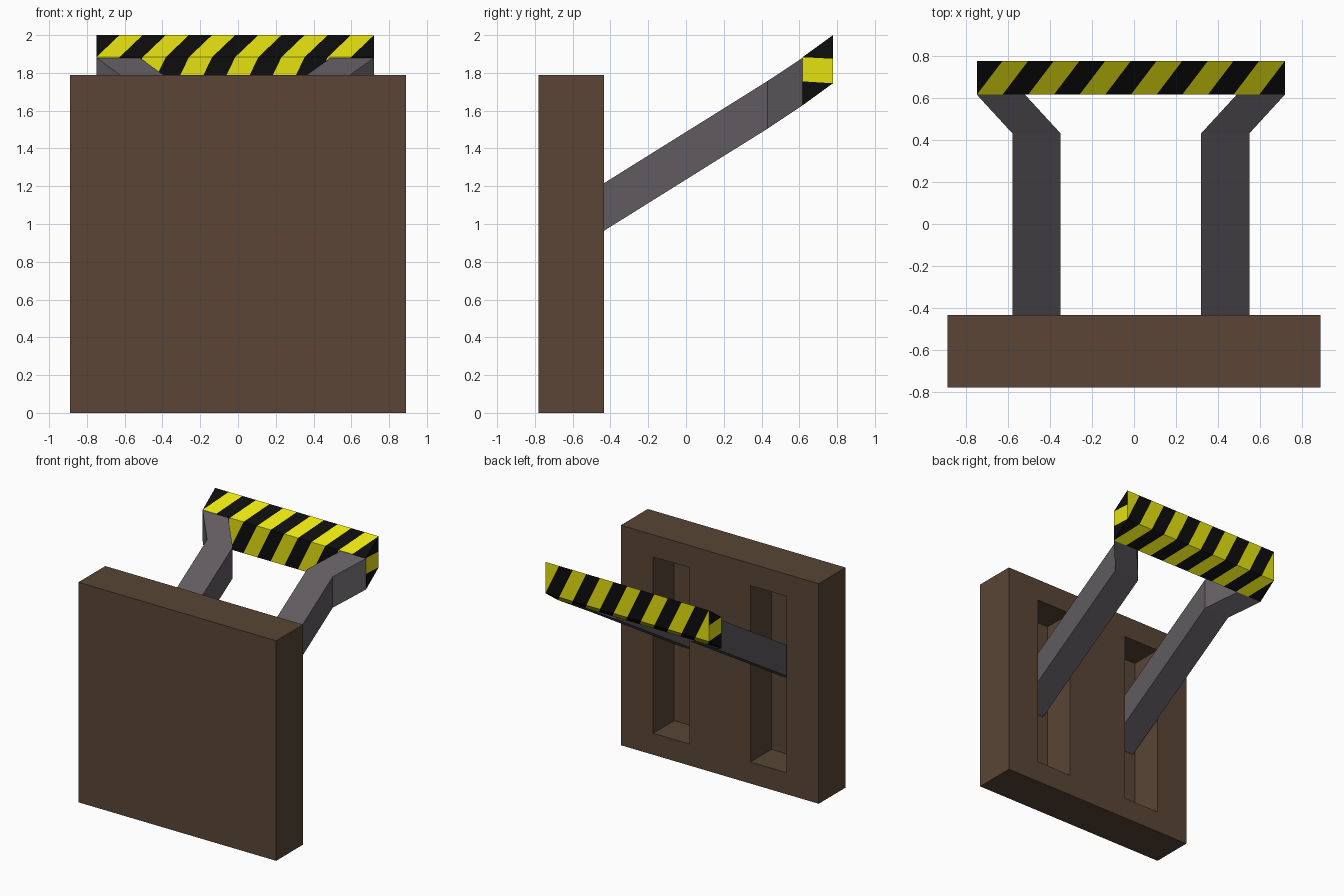
import bpy, bmesh
from mathutils import Vector

if "Cube" in bpy.data.objects:
    bpy.data.objects.remove(bpy.data.objects["Cube"])


def material(name, rgb):
    m = bpy.data.materials.new(name)
    m.diffuse_color = (*rgb, 1)
    m.use_nodes = True
    m.node_tree.nodes["Principled BSDF"].inputs["Base Color"].default_value = m.diffuse_color
    return m


brown = material("brown", (0.10, 0.06, 0.036))
steel = material("steel", (0.115, 0.105, 0.115))
black = material("black", (0.004, 0.004, 0.004))
yellow = material("yellow", (0.78, 0.76, 0.005))


def make_object(name, bm, mats):
    me = bpy.data.meshes.new(name)
    bm.to_mesh(me)
    bm.free()
    for m in mats:
        me.materials.append(m)
    ob = bpy.data.objects.new(name, me)
    bpy.context.collection.objects.link(ob)
    return ob


def box(name, lo, hi, mats):
    bm = bmesh.new()
    bmesh.ops.create_cube(bm, size=1)
    lo, hi = Vector(lo), Vector(hi)
    for v in bm.verts:
        v.co = Vector(a * b for a, b in zip(v.co, hi - lo)) + (lo + hi) / 2
    return make_object(name, bm, mats)


# Slab with two vertical slots in its back
slab = box("slab", (-0.89, -0.78, 0), (0.89, -0.435, 1.79), [brown])
for side, x0, x1 in (("left", -0.60, -0.275), ("right", 0.275, 0.60)):
    cutter = box("slot_cutter_" + side, (x0, -0.705, 0.175), (x1, -0.2, 1.61), [brown])
    cutter.hide_render = True
    cutter.hide_viewport = True
    mod = slab.modifiers.new("slot_" + side, 'BOOLEAN')
    mod.operation = 'DIFFERENCE'
    mod.solver = 'EXACT'
    mod.object = cutter

# Bent arms, mirrored about the middle of the striped bar
MID, W, H = -0.015, 0.23, 0.252
STATIONS = [(-0.705, 0.335, 0.795), (0.432, 0.335, 1.505), (0.617, 0.505, 1.628)]


def arm(name, side):
    bm = bmesh.new()
    rings = []
    for y, x, z in STATIONS:
        xa, xb = MID + side * x, MID + side * (x + W)
        rings.append([bm.verts.new(p) for p in
                      ((xa, y, z), (xb, y, z), (xb, y, z + H), (xa, y, z + H))])
    for a, b in zip(rings, rings[1:]):
        for i in range(4):
            j = (i + 1) % 4
            bm.faces.new((a[i], a[j], b[j], b[i]))
    bm.faces.new(rings[0])
    bm.faces.new(rings[-1])
    bmesh.ops.recalc_face_normals(bm, faces=bm.faces)
    return make_object(name, bm, [steel])


arm("left_arm", -1)
arm("right_arm", 1)

# Hazard bar: diagonal stripes wind around a sheared box
X0, X1, N = -0.75, 0.72, 12
corners = [(0.617, 1.628), (0.617, 1.883), (0.778, 2.0), (0.778, 1.745)]
bm = bmesh.new()


def add_face(points, mat):
    unique = []
    for p in points:
        if p not in unique:
            unique.append(p)
    f = bm.faces.new([bm.verts.new(p) for p in unique])
    f.material_index = mat
    f.normal_update()
    center = Vector(((X0 + X1) / 2, 0.6975, 1.814))
    if f.normal.dot(f.calc_center_median() - center) < 0:
        f.normal_flip()


def at(k, corner):
    k = min(max(k, 0), N)
    return (X0 + (X1 - X0) * k / N, *corner)


for s in range(4):
    a, b = corners[s], corners[(s + 1) % 4]
    for k in range(-1, N):
        add_face([at(k, a), at(k + 1, a), at(k + 2, b), at(k + 1, b)], (k + s) % 2)

# Bar ends: black, yellow, black bands
fb, ft, bt, bb = corners
f_mid, b_mid = (0.617, 1.755), (0.778, 1.875)
for k in (0, N):
    for pts, mat in (((ft, bt, b_mid), 0), ((ft, b_mid, bb, f_mid), 1), ((f_mid, bb, fb), 0)):
        add_face([at(k, p) for p in pts], mat)
bmesh.ops.remove_doubles(bm, verts=bm.verts, dist=1e-5)
make_object("striped_bar", bm, [black, yellow])
